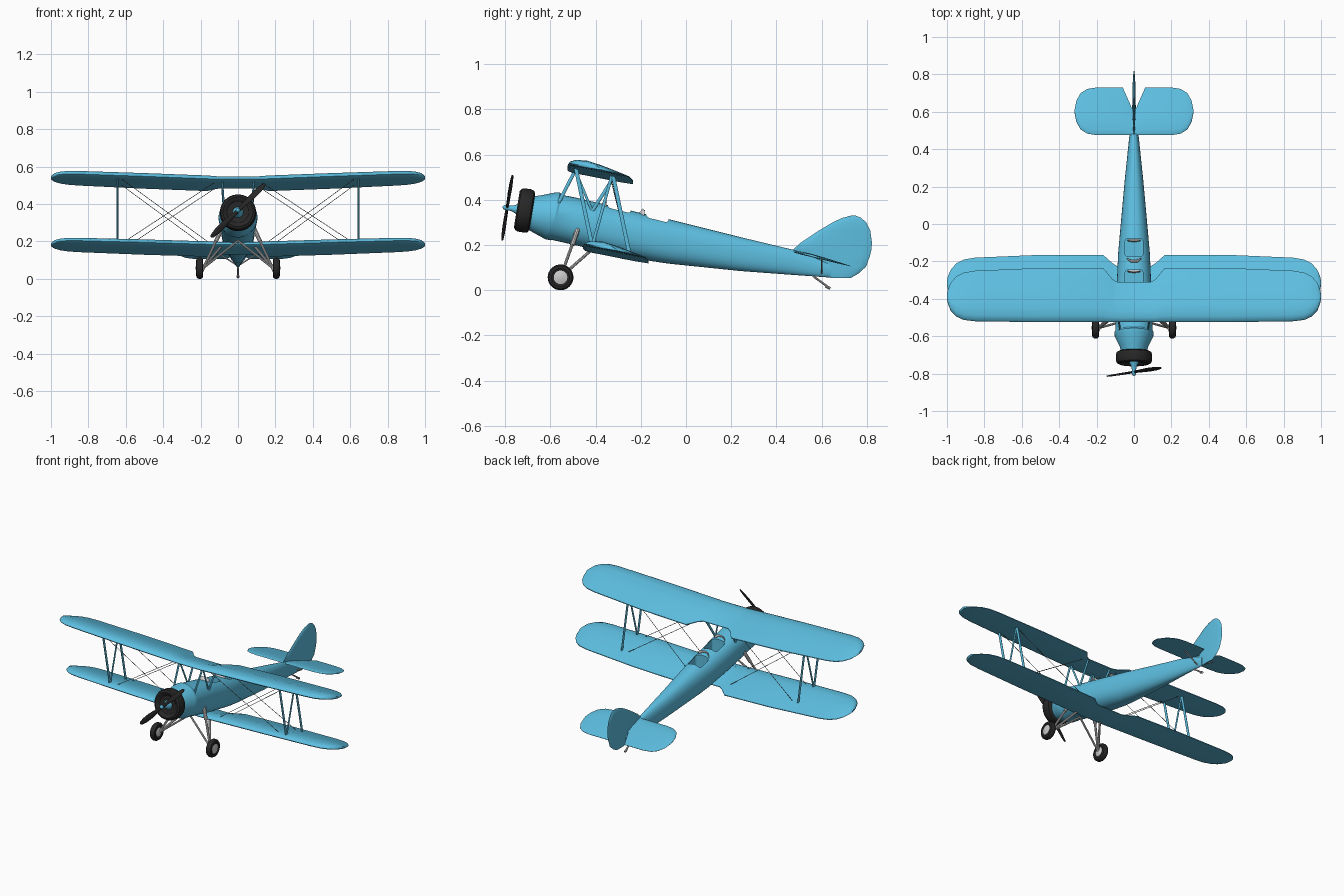
import bpy, bmesh
from math import sin, cos, pi, radians, copysign
from mathutils import Vector, Matrix

if "Cube" in bpy.data.objects:
    bpy.data.objects.remove(bpy.data.objects["Cube"])


def paint(name, rgb):
    m = bpy.data.materials.new(name)
    m.diffuse_color = (*rgb, 1)
    m.use_nodes = True
    m.node_tree.nodes["Principled BSDF"].inputs["Base Color"].default_value = m.diffuse_color
    return m


BLUE = paint("blue_paint", (0.11, 0.52, 0.75))
BLACK = paint("black_rubber", (0.02, 0.02, 0.02))
STEEL = paint("dark_steel", (0.12, 0.12, 0.12))


def smooth(ob, angle=35):
    bpy.ops.object.select_all(action='DESELECT')
    ob.select_set(True)
    bpy.context.view_layer.objects.active = ob
    bpy.ops.object.shade_smooth_by_angle(angle=radians(angle))


def loft(name, rings, mat=None, closed=True):
    """Skin a list of equal-length rings; closed rings get end caps."""
    bm = bmesh.new()
    vs = [[bm.verts.new(p) for p in r] for r in rings]
    n = len(vs[0])
    for a, b in zip(vs, vs[1:]):
        for i in range(n if closed else n - 1):
            j = (i + 1) % n
            bm.faces.new((a[i], a[j], b[j], b[i]))
    if closed:
        bm.faces.new(vs[0])
        bm.faces.new(vs[-1])
    bmesh.ops.recalc_face_normals(bm, faces=bm.faces)
    me = bpy.data.meshes.new(name)
    bm.to_mesh(me)
    bm.free()
    ob = bpy.data.objects.new(name, me)
    bpy.context.collection.objects.link(ob)
    if mat:
        me.materials.append(mat)
    smooth(ob)
    return ob


def lathe(name, M, profile, mat=None, n=32):
    """Turn (radius, height) points about the local -Y axis."""
    return loft(name, [[M @ Vector((r * cos(2 * pi * i / n), -h, r * sin(2 * pi * i / n)))
                        for i in range(n)] for r, h in profile], mat)


def tube(name, p, q, rx, ry=None, mat=None, n=10):
    """Straight strut, rx across the plane and ry along it."""
    p, q, ry = Vector(p), Vector(q), ry or rx
    d = (q - p).normalized()
    b = d.cross(Vector((1, 0, 0))).normalized()
    a = b.cross(d)
    return loft(name, [[c + a * rx * cos(2 * pi * i / n) + b * ry * sin(2 * pi * i / n)
                        for i in range(n)] for c in (p, q)], mat)


AIRFOIL = [(0, 0), (.03, .3), (.12, .62), (.3, .8), (.55, .62), (.8, .32), (1, .06),
           (1, -.06), (.8, -.15), (.4, -.2), (.12, -.25), (.03, -.17)]


def wing(name, half, z0, slope, dihedral, t):
    """Full-span wing from half-span stations (x, leading y, trailing y)."""
    y0 = half[0][1]
    full = max(b - a for _, a, b in half)
    rings = []
    for x, le, te in [(-x, a, b) for x, a, b in reversed(half)] + half:
        k = t * min(1, .25 + .75 * (te - le) / full)
        ring = []
        for c, h in AIRFOIL:
            y = le + c * (te - le)
            ring.append((x, y, z0 - slope * (y - y0) + dihedral * max(0, abs(x) - .08) + h * k))
        rings.append(ring)
    return loft(name, rings, BLUE)


# Wings
tips = [(.85, .005, .015), (.91, .012, .025), (.95, .03, .045), (.98, .06, .08),
        (.995, .10, .115), (1, .125, .14)]


def planform(le, te, notch):
    return ([(.09, le, notch), (.115, le, notch + .015), (.165, le, te), (.5, le, te)]
            + [(x, le + a, te - b) for x, a, b in tips])


wing("upper_wing", planform(-.525, -.235, -.31), .532, .22, .038, .04)
wing("lower_wing", planform(-.455, -.165, -.225), .182, .22, .03, .038)

# Fuselage: (y, bottom, top, half width, section lean, squareness)
stations = [(-.69, .27, .415, .068, .18, 2), (-.655, .252, .42, .076, .18, 2),
            (-.60, .225, .432, .103, .2, 2), (-.578, .221, .432, .104, .2, 2),
            (-.57, .222, .422, .1, .2, 2.1), (-.5, .205, .409, .099, .15, 2.2),
            (-.35, .17, .375, .093, .1, 2.3), (-.16, .13, .332, .085, 0, 2.3),
            (-.08, .118, .315, .078, 0, 2.3), (.24, .085, .235, .049, 0, 2.3),
            (.47, .068, .18, .025, 0, 2.2), (.64, .056, .118, .009, 0, 2)]
rings = []
for y, zb, zt, hw, lean, e in stations:
    ring = []
    for i in range(40):
        c, s = cos(2 * pi * i / 40), sin(2 * pi * i / 40)
        dz = copysign(abs(s) ** (2 / e), s) * (zt - zb) / 2
        ring.append((copysign(abs(c) ** (2 / e), c) * hw, y + lean * dz, (zb + zt) / 2 + dz))
    rings.append(ring)
fuselage = loft("fuselage", rings, BLUE)

# Cockpit openings cut into the deck
for y0, y1 in ((-.345, -.245), (-.175, -.078)):
    outline = []
    for cx, cy, a0 in ((.033, y1 - .015, 0), (-.033, y1 - .015, 90),
                       (-.033, y0 + .015, 180), (.033, y0 + .015, 270)):
        for k in range(4):
            a = radians(a0 + 30 * k)
            outline.append((cx + .015 * cos(a), cy + .015 * sin(a)))
    cutter = loft("cockpit_cutter", [[(x, y, z) for x, y in outline] for z in (.235, .5)], BLUE)
    cutter.hide_render = True
    bpy.context.view_layer.objects.active = fuselage
    mod = fuselage.modifiers.new("cockpit", 'BOOLEAN')
    mod.operation, mod.solver, mod.object = 'DIFFERENCE', 'EXACT', cutter
    bpy.ops.object.modifier_apply(modifier=mod.name)
    bpy.data.objects.remove(cutter)
smooth(fuselage, 25)

# Windscreens and seats
for name, y, z in (("front", -.39, .372), ("rear", -.222, .333)):
    ts = (-1, -.8, -.4, .4, .8, 1)
    ws = loft(name + "_windscreen",
              [[(.045 * t, y + .035 * t * t, z - .025 * t * t) for t in ts],
               [(.035 * t, y + .028 + .01 * t * t, z + .03 - .008 * t * t) for t in ts]], closed=False)
    ws.modifiers.new("thickness", 'SOLIDIFY').thickness = .003
for name, y, z in (("front", -.255, .285), ("rear", -.09, .255)):
    tube(name + "_seat_back", (0, y, .235), (0, y + .005, z + .02), .035, .006)

# Engine, spinner and propeller on the tilted thrust line
M = Matrix.Translation((0, -.715, .353)) @ Matrix.Rotation(radians(-9), 4, 'X')
lathe("engine_ring", M, [(.06, -.036), (.082, -.035), (.093, -.029), (.097, -.016), (.097, .014),
                         (.092, .027), (.08, .034), (.068, .03), (.058, .02), (.03, .016)], BLACK, 40)
lathe("spinner", M, [(.03, .012), (.024, .03), (.014, .05), (.011, .065), (.012, .085),
                     (.008, .094), (.002, .098)], BLUE, 20)
d, e, f = Vector((1, 0, 1)).normalized(), Vector((1, 0, -1)).normalized(), Vector((0, -1, 0))
rings = []
for u, w in ((-.204, .004), (-.195, .011), (-.16, .017), (-.11, .018), (-.05, .012), (0, .009),
             (.05, .012), (.11, .018), (.16, .017), (.195, .011), (.204, .004)):
    tw = radians(22) * (1 if u > 0 else -1 if u < 0 else 0)
    v, n = e * cos(tw) + f * sin(tw), f * cos(tw) - e * sin(tw)
    th = .003 + .004 * (1 - abs(u) / .204)
    rings.append([M @ (d * u + f * .077 + v * w * cos(pi * i / 6) + n * th * sin(pi * i / 6))
                  for i in range(12)])
loft("propeller", rings, BLACK)

# Tail
wing("tailplane", [(.012, .475, .62), (.02, .475, .64), (.06, .475, .73), (.2, .475, .73),
                   (.25, .483, .722), (.285, .505, .70), (.308, .545, .66), (.317, .59, .615)],
     .17, .25, 0, .014)
fin = [(.055, .64, .73), (.075, .62, .765), (.105, .6, .797), (.15, .56, .813), (.178, .472, .82),
       (.21, .507, .823), (.265, .59, .815), (.3, .648, .797), (.32, .692, .775), (.33, .73, .75)]
loft("fin_and_rudder", [[(.008 * sin(2 * pi * i / 16) * min(1, (b - a) / .15),
                          (a + b) / 2 + (b - a) / 2 * cos(2 * pi * i / 16), z)
                         for i in range(16)] for z, a, b in fin], BLUE)
tube("tail_skid", (0, .565, .06), (0, .632, .012), .005)
tube("tail_skid_foot", (0, .618, .018), (0, .638, .008), .007)

# Parts repeated on both sides
for side, s in (("left", -1), ("right", 1)):
    def bar(name, p, q, rx, ry=None, mat=None):
        tube(f"{side}_{name}", (s * p[0], *p[1:]), (s * q[0], *q[1:]), rx, ry, mat)

    # Interplane and cabane struts
    uf, ur, lf, lr = (.645, -.49, .553), (.645, -.325, .518), (.645, -.415, .195), (.645, -.25, .16)
    bar("front_wing_strut", uf, lf, .005, .009, BLUE)
    bar("rear_wing_strut", ur, lr, .005, .009, BLUE)
    bar("diagonal_wing_strut", ur, lf, .004, .007, BLUE)
    bar("front_cabane_strut", (.085, -.49, .53), (.075, -.565, .385), .005, .008, BLUE)
    bar("rear_cabane_strut", (.085, -.325, .492), (.075, -.415, .35), .005, .008, BLUE)
    bar("diagonal_cabane_strut", (.085, -.49, .53), (.075, -.415, .35), .004, .006, BLUE)

    # Bracing wires
    for k, (yu, yl) in (("front", (-.48, -.41)), ("rear", (-.33, -.25))):
        zu, zl = .522 - .22 * (yu + .525), .185 - .22 * (yl + .455)
        bar(k + "_flying_wire", (.62, yu, zu + .02), (.13, yl, zl), .0015, mat=STEEL)
        bar(k + "_landing_wire", (.13, yu, zu), (.62, yl, zl + .015), .0015, mat=STEEL)

    # Landing gear
    hub = (.185, -.555, .058)
    bar("gear_leg", hub, (.085, -.478, .272), .007)
    bar("shock_absorber", (.118, -.503, .2), (.085, -.478, .272), .011)
    bar("rear_gear_strut", hub, (.075, -.405, .19), .007)
    bar("cross_gear_strut", hub, (-.015, -.5, .215), .006)
    W = Matrix.Translation((s * .205, -.555, .057)) @ Matrix.Rotation(radians(90 * s), 4, 'Z')
    lathe(side + "_tyre", W, [(.028, -.013), (.04, -.019), (.051, -.016), (.057, -.007), (.057, .007),
                              (.051, .016), (.04, .019), (.028, .013)], BLACK)
    lathe(side + "_wheel_hub", W, [(.008, -.025), (.03, -.015), (.03, .015), (.008, .021)])

    # Tailplane brace
    bar("tailplane_brace", (.11, .6, .138), (.008, .6, .075), .004)
